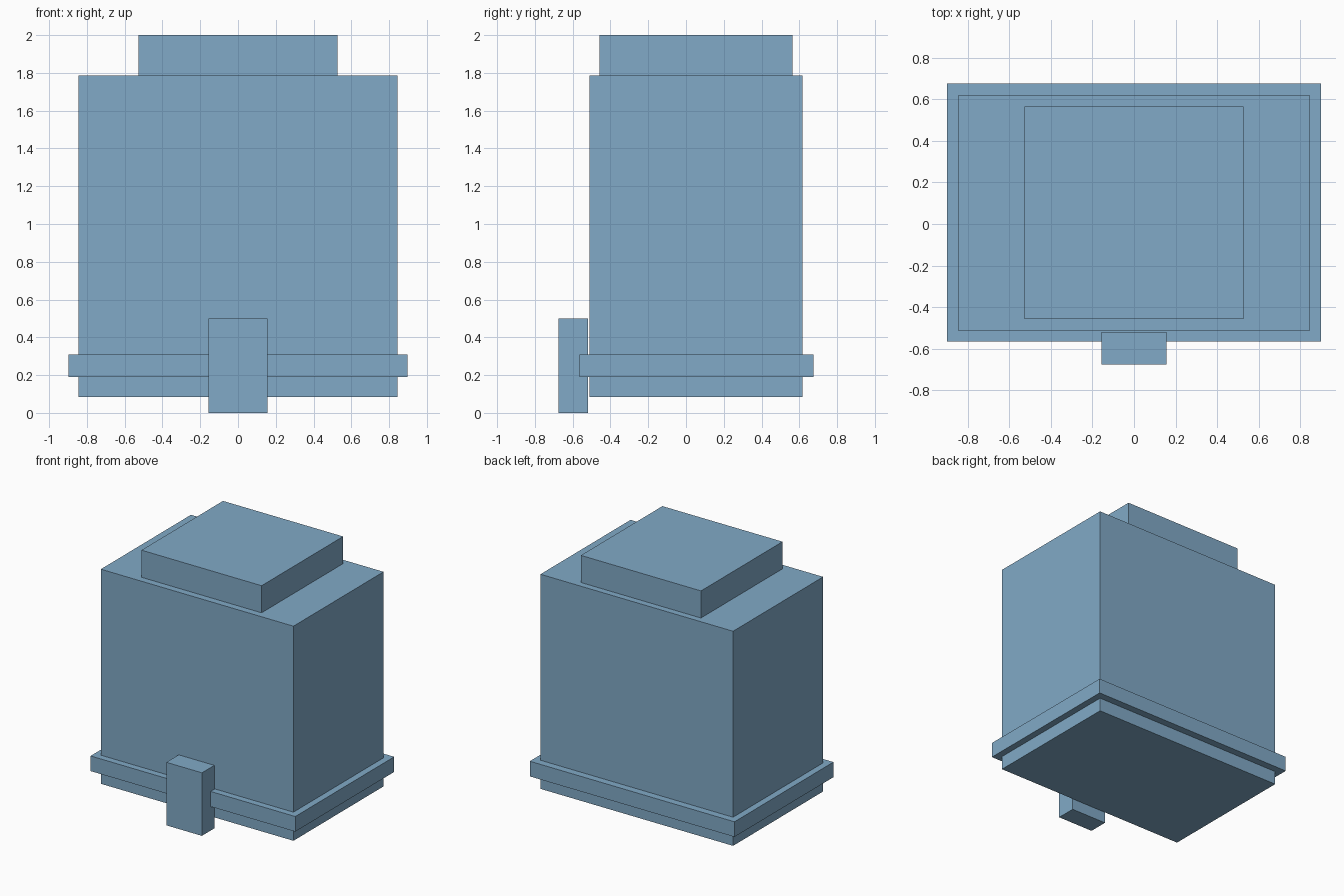
import bpy

cube = bpy.data.objects.get("Cube")
if cube:
    bpy.data.objects.remove(cube, do_unlink=True)

# Single flat colour
blue = bpy.data.materials.new("soft_blue")
blue.use_nodes = True
colour = (0.22, 0.40, 0.57, 1)
blue.diffuse_color = colour
blue.node_tree.nodes["Principled BSDF"].inputs["Base Color"].default_value = colour


def block(name, half_width, y, z):
    """Box centred on x, spanning the given y and z ranges."""
    bpy.ops.mesh.primitive_cube_add(
        size=1, location=(0, sum(y) / 2, sum(z) / 2))
    ob = bpy.context.object
    ob.name = ob.data.name = name
    ob.scale = (2 * half_width, y[1] - y[0], z[1] - z[0])
    bpy.ops.object.transform_apply(location=False, rotation=False, scale=True)
    ob.data.materials.append(blue)
    return ob


# Main building volume, its base ledge, roof block and entrance
block("main_body", 0.845, (-0.512, 0.617), (0.083, 1.785))
block("base_ledge", 0.898, (-0.565, 0.675), (0.19, 0.31))
block("roof_block", 0.527, (-0.457, 0.565), (1.785, 2.0))
block("entrance_block", 0.156, (-0.675, -0.52), (0.0, 0.5))
